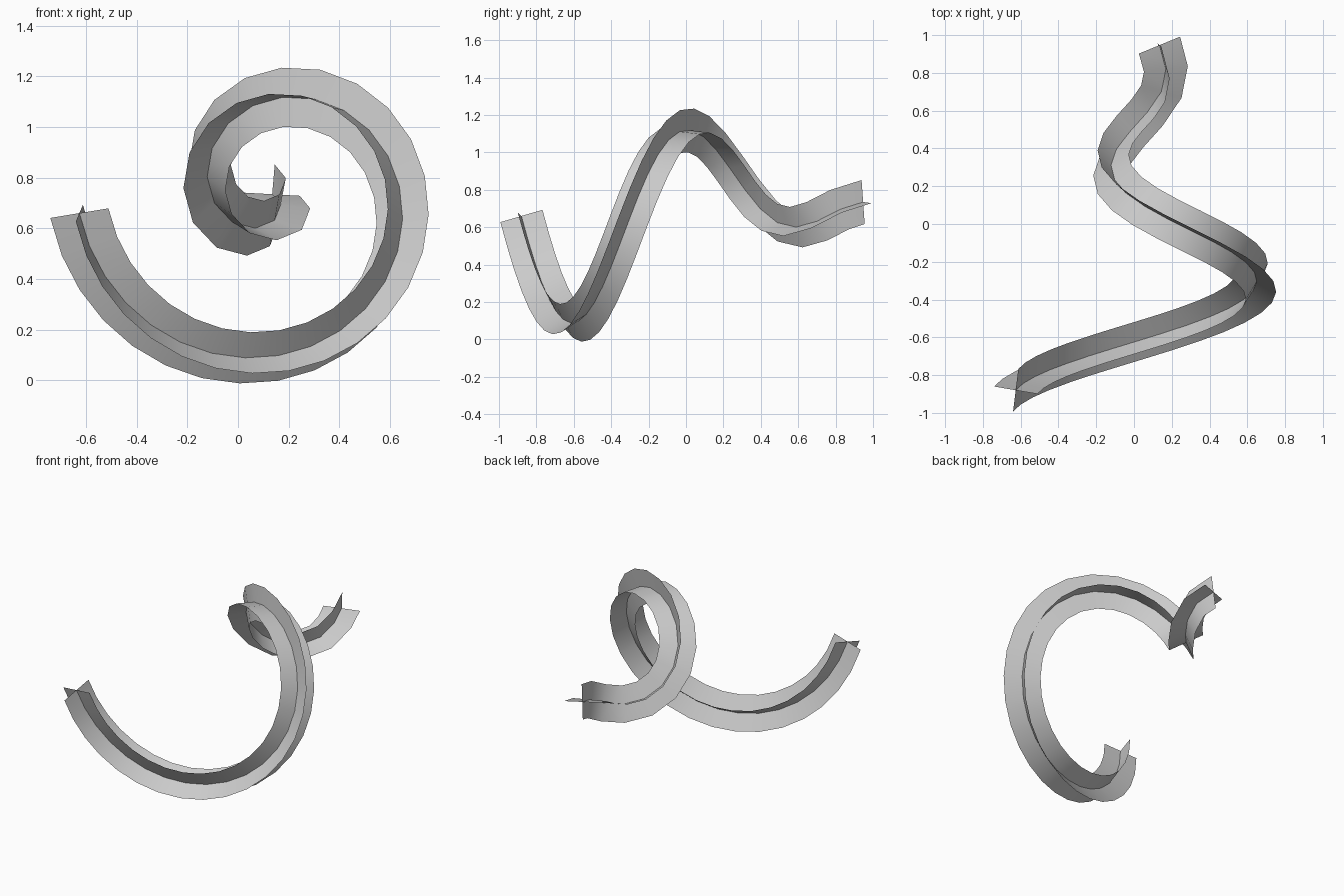
import bpy, bmesh, math
from mathutils import Vector

if "Cube" in bpy.data.objects:
    bpy.data.objects.remove(bpy.data.objects["Cube"])

START, SWEEP = math.radians(185.6), math.radians(520)
CX, CZ, RADIUS = 0.135, 0.735, 0.765
Y0, Y1 = -0.88, 0.947
HALF, SEGMENTS = 0.118, 30


def spiral(u):
    """Shrinking spiral running along y."""
    t, r = START + SWEEP * u, RADIUS * (1 - u)
    return Vector((CX + r * math.cos(t), Y0 + (Y1 - Y0) * u, CZ + r * math.sin(t)))


# Path points and tangents at even distances along the spiral
FINE = 3000
fine = [spiral(i / FINE) for i in range(FINE + 1)]
dist = [0.0]
for a, b in zip(fine, fine[1:]):
    dist.append(dist[-1] + (b - a).length)
path, i = [], 0
for k in range(SEGMENTS + 1):
    while i < FINE and dist[i] < dist[-1] * k / SEGMENTS - 1e-9:
        i += 1
    u = i / FINE
    path.append((spiral(u), (spiral(u + 1e-4) - spiral(u - 1e-4)).normalized()))

# Twist-free frames carried along the path
side = Vector((0.23, -0.04, 0.04))
side = (side - path[0][1] * side.dot(path[0][1])).normalized()
frames = []
for k, (p, t) in enumerate(path):
    if k:
        side = path[k - 1][1].rotation_difference(t) @ side
        side = (side - t * side.dot(t)).normalized()
    frames.append((p, side.copy(), t.cross(side)))


def ribbon(name, axis):
    bm = bmesh.new()
    rows = [[bm.verts.new(f[0] + f[axis] * s * HALF) for s in (-1, 1)] for f in frames]
    for a, b in zip(rows, rows[1:]):
        bm.faces.new((a[0], a[1], b[1], b[0])).smooth = True
    mesh = bpy.data.meshes.new(name)
    bm.to_mesh(mesh)
    bm.free()
    bpy.context.collection.objects.link(bpy.data.objects.new(name, mesh))


# Two ribbons crossing at right angles along the same path
ribbon("spiral_ribbon_a", 1)
ribbon("spiral_ribbon_b", 2)
